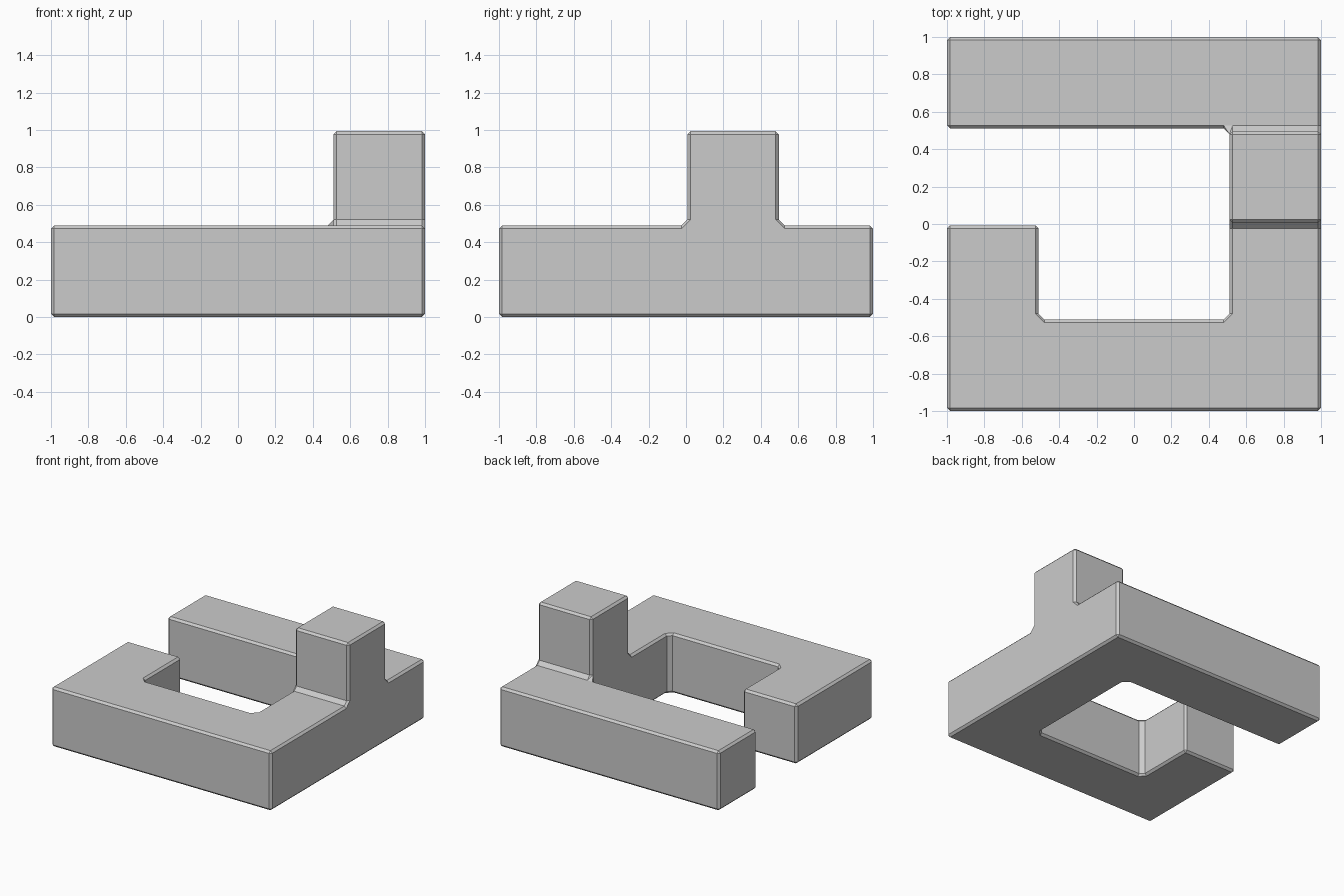
import bpy
import bmesh
from mathutils import Vector

cube = bpy.data.objects.get("Cube")
if cube:
    bpy.data.objects.remove(cube, do_unlink=True)

GAP = 0.007               # faces shrink inward from the unit grid
INSET = 0.024             # flat part of each face stops this far from grid lines
PITCH = 0.5 + GAP / 2     # unit size, so four units span 2.0

# Units filled by the piece: open square ring plus one upright post
cells = {(x, y, 0) for x in range(4) for y in range(4)
         if x in (0, 3) or y in (0, 3)}
cells.discard((0, 2, 0))
cells.add((3, 2, 1))


def unit_shell(cells):
    """Outer quads of all filled units, welded on the grid."""
    bm = bmesh.new()
    points = {}

    def point(co):
        if co not in points:
            points[co] = bm.verts.new(co)
        return points[co]

    for cell in sorted(cells):
        for axis in range(3):
            u, v = (axis + 1) % 3, (axis + 2) % 3
            for side in (0, 1):
                neighbour = list(cell)
                neighbour[axis] += 2 * side - 1
                if tuple(neighbour) in cells:
                    continue
                corners = []
                for du, dv in ((0, 0), (1, 0), (1, 1), (0, 1)):
                    co = list(cell)
                    co[axis] += side
                    co[u] += du
                    co[v] += dv
                    corners.append(point(tuple(co)))
                bm.faces.new(corners if side else corners[::-1])
    bm.normal_update()
    return bm


def chamfered(shell):
    """Inset every quad, then bridge the edges and cap the corners."""
    bm = bmesh.new()
    spot = {}
    origin = Vector((-2 * PITCH, -2 * PITCH, -GAP))
    for face in shell.faces:
        for loop in face.loops:
            here = loop.vert.co
            along = loop.link_loop_next.vert.co - here
            back = loop.link_loop_prev.vert.co - here
            co = origin + here * PITCH + (along + back) * INSET - face.normal * GAP
            spot[loop] = bm.verts.new(co)
    for face in shell.faces:
        bm.faces.new([spot[loop] for loop in face.loops])
    for edge in shell.edges:
        a, b = edge.link_loops
        bm.faces.new([spot[a.link_loop_next], spot[a],
                      spot[b.link_loop_next], spot[b]])
    for vert in shell.verts:
        start = loop = vert.link_loops[0]
        ring = []
        while True:
            ring.append(spot[loop])
            loop = loop.link_loop_prev.link_loop_radial_next
            if loop == start:
                break
        bm.faces.new(ring)
    # Split bent corner caps, then merge coplanar pieces into clean faces
    bmesh.ops.connect_verts_nonplanar(bm, angle_limit=0.01, faces=bm.faces[:])
    bmesh.ops.recalc_face_normals(bm, faces=bm.faces[:])
    bmesh.ops.dissolve_limit(bm, angle_limit=0.005, verts=bm.verts[:],
                             edges=bm.edges[:])
    return bm


# Plain grey finish
grey = bpy.data.materials.new("plain grey")
grey.use_nodes = True
colour = (0.6, 0.6, 0.6, 1)
grey.diffuse_color = colour
grey.node_tree.nodes["Principled BSDF"].inputs["Base Color"].default_value = colour

# Puzzle piece
shell = unit_shell(cells)
body = chamfered(shell)
mesh = bpy.data.meshes.new("puzzle_piece")
body.to_mesh(mesh)
shell.free()
body.free()
mesh.materials.append(grey)
piece = bpy.data.objects.new("puzzle_piece", mesh)
bpy.context.collection.objects.link(piece)
